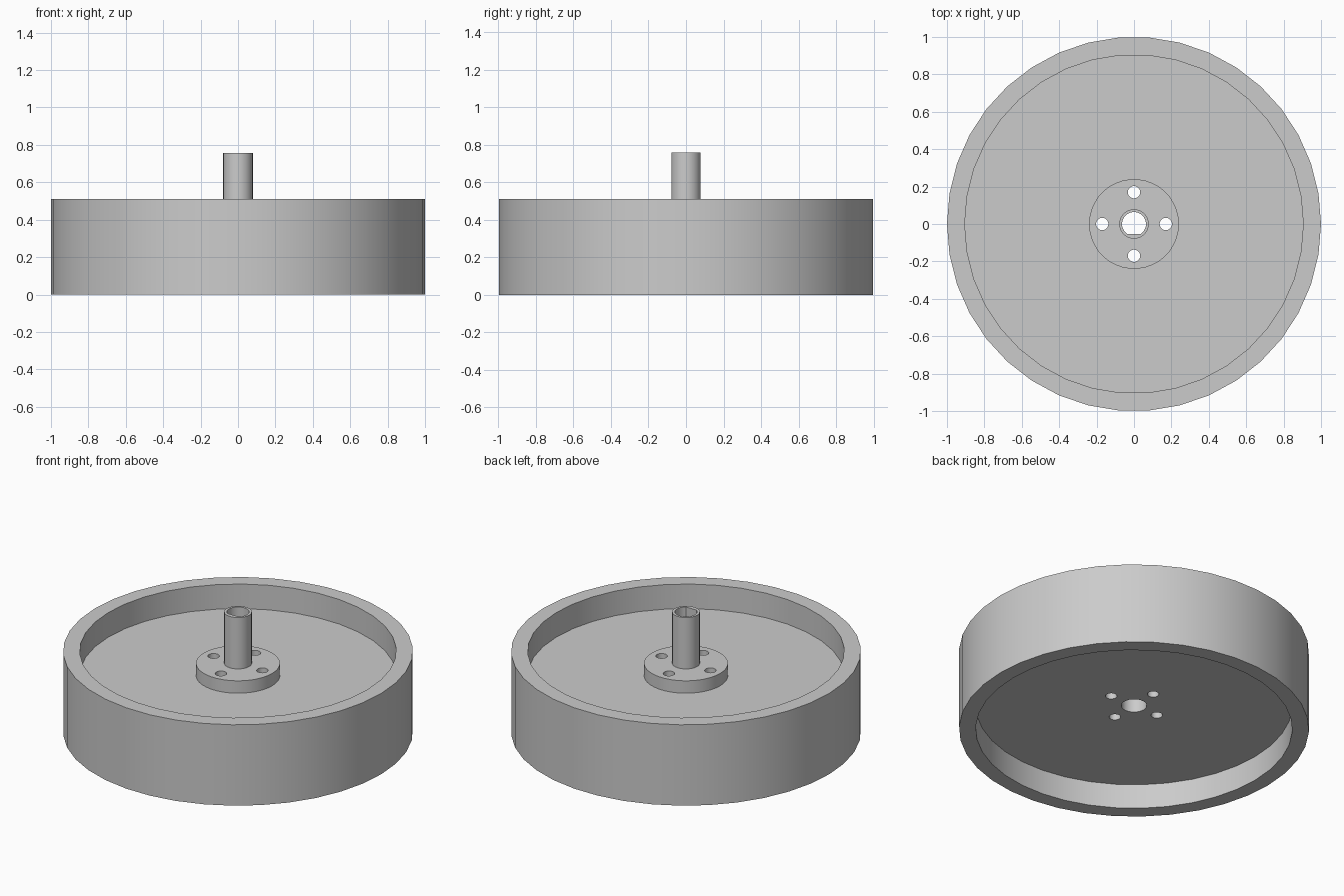
import bpy
import bmesh
from math import cos, sin, radians, asin, degrees

cube = bpy.data.objects.get("Cube")
if cube:
    bpy.data.objects.remove(cube, do_unlink=True)

# Heights and radii
RIM_TOP = 0.51
WEB_BOTTOM, WEB_TOP = 0.155, 0.355
FLANGE_TOP = 0.433
SHAFT_TOP = 0.757
BORE, FLAT = 0.064, 0.053
BOLT_RING, BOLT_RADIUS = 0.17, 0.033

grey = bpy.data.materials.new("plain grey")
grey.use_nodes = True
colour = (0.6, 0.6, 0.6, 1)
grey.diffuse_color = colour
grey.node_tree.nodes["Principled BSDF"].inputs["Base Color"].default_value = colour


def circle(radius, sides, x=0, y=0):
    return [(x + radius * cos(radians(360 * i / sides)),
             y + radius * sin(radians(360 * i / sides))) for i in range(sides)]


def d_shape(radius, flat, sides):
    """Circle cut by a flat on its front side."""
    start = -degrees(asin(flat / radius))
    sweep = 180 - 2 * start
    angles = [radians(start + sweep * i / sides) for i in range(sides + 1)]
    return [(radius * cos(a), radius * sin(a)) for a in angles]


def prisms(name, parts):
    """One mesh from a list of (outline, bottom, top)."""
    bm = bmesh.new()
    for outline, low, high in parts:
        base = [bm.verts.new((x, y, low)) for x, y in outline]
        cap = [bm.verts.new((x, y, high)) for x, y in outline]
        bm.faces.new(base[::-1])
        bm.faces.new(cap)
        for i in range(len(base)):
            j = (i + 1) % len(base)
            bm.faces.new((base[i], base[j], cap[j], cap[i]))
    mesh = bpy.data.meshes.new(name)
    bm.to_mesh(mesh)
    bm.free()
    mesh.materials.append(grey)
    obj = bpy.data.objects.new(name, mesh)
    bpy.context.collection.objects.link(obj)
    return obj


def combine(obj, other, operation):
    """Apply a boolean and remove the helper."""
    mod = obj.modifiers.new(operation.lower(), "BOOLEAN")
    mod.operation = operation
    mod.solver = "EXACT"
    mod.object = other
    bpy.context.view_layer.objects.active = obj
    bpy.ops.object.modifier_apply(modifier=mod.name)
    bpy.data.objects.remove(other, do_unlink=True)


def finish(obj):
    bpy.ops.object.select_all(action="DESELECT")
    obj.select_set(True)
    bpy.context.view_layer.objects.active = obj
    bpy.ops.object.shade_smooth_by_angle(angle=radians(30))


bolt_holes = [(circle(BOLT_RADIUS, 20, x, y), -1, 1)
              for x, y in circle(BOLT_RING, 4)]

# Wheel: rim with a pocket on each side of a central web
wheel = prisms("wheel_rim_and_web", [(circle(1, 38), 0, RIM_TOP)])
pocket = circle(0.905, 38)
combine(wheel, prisms("pocket_cutter", [(pocket, -1, WEB_BOTTOM),
                                        (pocket, WEB_TOP, 1)]), "DIFFERENCE")
combine(wheel, prisms("wheel_hole_cutter",
                      [(circle(0.073, 30), -1, 1)] + bolt_holes), "DIFFERENCE")
finish(wheel)

# Hub: bolted flange and hollow shaft with a flat-sided bore
hub = prisms("hub_flange_and_shaft", [(circle(0.24, 38), WEB_TOP, FLANGE_TOP)])
shaft = prisms("shaft", [(circle(0.079, 30), WEB_TOP + 0.02, SHAFT_TOP)])
combine(hub, shaft, "UNION")
combine(hub, prisms("hub_hole_cutter",
                    [(d_shape(BORE, FLAT, 26), -1, 1)] + bolt_holes), "DIFFERENCE")
finish(hub)
